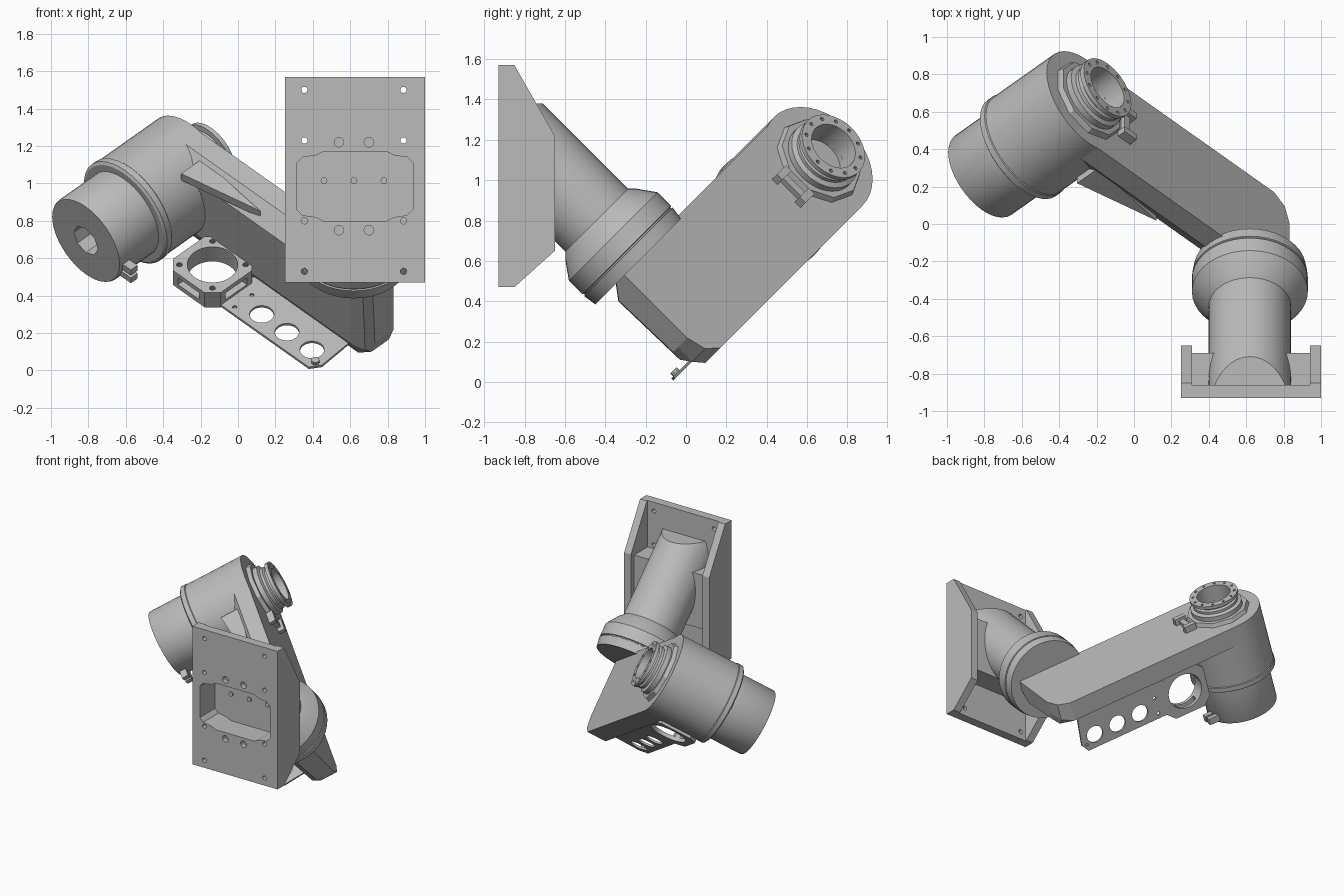
import bpy, bmesh, math
from mathutils import Matrix, Vector

cube = bpy.data.objects.get("Cube")
if cube:
    bpy.data.objects.remove(cube)

GREY = bpy.data.materials.new("machine_grey")
GREY.use_nodes = True
GREY.diffuse_color = (0.5, 0.5, 0.5, 1)
GREY.node_tree.nodes["Principled BSDF"].inputs["Base Color"].default_value = (0.5, 0.5, 0.5, 1)

# Arm directions: along the link, along the first joint, and out of the link face
R2 = math.sqrt(0.5)
LINK, JOINT, FACE = Vector((-R2, 0.5, 0.5)), Vector((0, R2, -R2)), Vector((R2, 0.5, 0.5))


def frame(x, y, z, origin=(0, 0, 0)):
    m = Matrix((x, y, z)).transposed().to_4x4()
    return m @ Matrix.Translation(origin)


EDGE = frame(LINK, FACE, JOINT)                            # coordinates: link, face, joint
SHOULDER = frame(LINK, FACE, JOINT, (-0.258, 0.618, 0))
WRIST = frame(JOINT, LINK, FACE, (-0.31, 1.05, 0))
BRACKET = frame(LINK, FACE, JOINT, (-0.035, -0.03, -0.05))
FRONT = frame(Vector((1, 0, 0)), Vector((0, 0, 1)), Vector((0, -1, 0)))  # x, z, -y


def add_prism(bm, pts, low, high):
    a = [bm.verts.new((x, y, low)) for x, y in pts]
    b = [bm.verts.new((x, y, high)) for x, y in pts]
    bm.faces.new(a)
    bm.faces.new(b)
    for i in range(len(a)):
        j = (i + 1) % len(a)
        bm.faces.new((a[i], a[j], b[j], b[i]))


def circle(x, y, r, n=20):
    return [(x + r * math.cos(i * math.tau / n), y + r * math.sin(i * math.tau / n)) for i in range(n)]


def rect(x0, y0, x1, y1):
    return [(x0, y0), (x1, y0), (x1, y1), (x0, y1)]


def finish(name, bm, m):
    bmesh.ops.transform(bm, matrix=m, verts=bm.verts)
    bmesh.ops.remove_doubles(bm, verts=bm.verts, dist=1e-5)
    bmesh.ops.recalc_face_normals(bm, faces=bm.faces)
    me = bpy.data.meshes.new(name)
    bm.to_mesh(me)
    bm.free()
    me.materials.append(GREY)
    ob = bpy.data.objects.new(name, me)
    bpy.context.collection.objects.link(ob)
    return ob


def prisms(name, m, parts):
    bm = bmesh.new()
    for pts, low, high in parts:
        add_prism(bm, pts, low, high)
    return finish(name, bm, m)


def lathe(name, m, profile, n=40, closed=False, clips=()):
    bm = bmesh.new()
    rings = [[bm.verts.new((x, y, h)) for x, y in circle(0, 0, max(r, 1e-7), n)] for r, h in profile]
    if closed:
        rings.append(rings[0])
    for a, b in zip(rings, rings[1:]):
        for i in range(n):
            j = (i + 1) % n
            bm.faces.new((a[i], a[j], b[j], b[i]))
    if clips:
        bmesh.ops.transform(bm, matrix=m, verts=bm.verts)
        m = Matrix()
        bmesh.ops.remove_doubles(bm, verts=bm.verts, dist=1e-5)
    for point, normal in clips:
        bmesh.ops.bisect_plane(bm, geom=bm.verts[:] + bm.edges[:] + bm.faces[:], plane_co=point,
                               plane_no=normal, clear_outer=True)
        bmesh.ops.holes_fill(bm, edges=[e for e in bm.edges if e.is_boundary])
    return finish(name, bm, m)


def cut(m, parts, *targets):
    cutter = prisms("cutter", m, parts)
    for ob in targets:
        mod = ob.modifiers.new("cut", "BOOLEAN")
        mod.operation, mod.solver, mod.object = "DIFFERENCE", "EXACT", cutter
        dg = bpy.context.evaluated_depsgraph_get()
        me = bpy.data.meshes.new_from_object(ob.evaluated_get(dg))
        ob.modifiers.clear()
        ob.data = me
    bpy.data.objects.remove(cutter)


# Mounting plate with bolt holes and a deep clipped-corner pocket
CX, CZ = 0.625, 0.985
plate = prisms("mount_plate", FRONT, [(rect(0.25, 0.47, 1, 1.57), 0.86, 0.93)])
block = prisms("mount_core", FRONT, [(rect(0.30, 0.77, 0.95, 1.20), 0.69, 0.865)])
column = lathe("base_column", SHOULDER, [(0, -1.95), (0.22, -1.95), (0.22, -0.85), (0, -0.85)],
               clips=[((0, -0.865, 0), (0, -1, 0)), ((0, 0, 1.38), (0, 0, 1))])
pocket = []
for sx, sz in ((1, 1), (-1, 1), (-1, -1), (1, -1)):
    corner = [(sx * 0.31, sz * 0.125), (sx * 0.28, sz * 0.155), (sx * 0.21, sz * 0.165), (sx * 0.17, sz * 0.185)]
    pocket += corner if sx * sz > 0 else corner[::-1]
cut(FRONT, [([(CX + x, CZ + z) for x, z in pocket], 0.74, 1)], plate, block, column)
holes = [(circle(x, z, 0.017, 12), 0.8, 1) for x in (0.355, 0.885) for z in (0.53, 0.8, 1.23, 1.5)]
holes += [(circle(x, z, 0.026, 12), 0.89, 1) for x in (0.54, 0.70) for z in (0.75, 1.22)]
cut(FRONT, holes, plate)
prisms("pocket_bolts", FRONT, [(circle(x, 1.015, 0.018, 12), 0.73, 0.75) for x in (0.46, 0.62, 0.78)])

# Tapered side walls
SIDE = frame(Vector((0, 1, 0)), Vector((0, 0, 1)), Vector((1, 0, 0)))
wall = [(-0.93, 0.47), (-0.85, 0.47), (-0.65, 0.65), (-0.65, 1.22), (-0.85, 1.57), (-0.93, 1.57)]
prisms("mount_walls", SIDE, [(wall, 0.25, 0.31), (wall, 0.94, 1.0)])

# Shoulder collar with a seam
collar = lathe("shoulder_collar", SHOULDER, [(0, -0.88), (0.22, -0.88), (0.25, -0.85), (0.31, -0.765),
               (0.31, -0.67), (0.302, -0.667), (0.302, -0.66), (0.31, -0.657), (0.30, -0.59), (0, -0.59)])

# Link arm: one cross-section carried along its length, narrowed at the shoulder end
section = [(-0.61, 0.70), (-0.61, 0.58), (-0.52, 0.485), (-0.10, 0.50), (0, 0.55), (0, 0.70)]
bm = bmesh.new()
stations = ((-0.475, 0.15, 0.06), (-0.44, 0.05, 0.02), (-0.36, 0, 0), (1.05, 0, 0))
loops = []
for a, trim, lift in stations:
    loops.append([bm.verts.new((a, min(c + lift, 0.70), min(b, -trim))) for b, c in section])
for p, q in zip(loops, loops[1:]):
    for i in range(len(section)):
        j = (i + 1) % len(section)
        bm.faces.new((p[i], p[j], q[j], q[i]))
bm.faces.new(loops[0])
bm.faces.new(loops[-1])
finish("link_arm", bm, EDGE)

# Slim rib joining the arm to the wrist housing
prisms("arm_rib", EDGE, [([(0.85, 0.58), (0.85, 0.42), (0.35, 0.52)], -0.59, -0.54)])

# Wrist housing and narrower end cap with a bored centre
housing = lathe("wrist_housing", WRIST, [(0, 0.19), (0.30, 0.19), (0.315, 0.20), (0.315, 0.235),
                (0.31, 0.24), (0.31, 0.70), (0, 0.70)])
cap = lathe("wrist_end_cap", WRIST, [(0, -0.10), (0.255, -0.10), (0.26, -0.09), (0.26, 0.21), (0, 0.21)])
cut(WRIST, [(circle(0, 0, 0.09, 8), -0.2, 0.08)], cap)

# Tool flange, its faceted base ring and neck
lathe("flange_base", WRIST, [(0.13, 0.69), (0.24, 0.69), (0.225, 0.73), (0.13, 0.73)], n=10, closed=True)
flange = lathe("tool_flange", WRIST, [(0.125, 0.69), (0.19, 0.69), (0.19, 0.765), (0.165, 0.775),
               (0.165, 0.795), (0.15, 0.805), (0.15, 0.82), (0.18, 0.825), (0.18, 0.85), (0.125, 0.85)],
               closed=True)
cut(WRIST, [(circle(x, y, 0.01, 8), 0.835, 0.9) for x, y in circle(0, 0, 0.155, 12)], flange)

# Split clamp lugs at the flange and the end cap
prisms("flange_clamp", WRIST, [(rect(-0.10, -0.29, 0.10, -0.25), 0.69, 0.73),
                               (rect(-0.10, -0.32, -0.06, -0.23), 0.69, 0.75),
                               (rect(0.06, -0.32, 0.10, -0.23), 0.69, 0.75)])
prisms("cap_clamp", WRIST, [(rect(s - 0.02, -0.32, s + 0.02, -0.22), -0.08, -0.03) for s in (0.03, 0.09)])

# Thin side bracket with three round openings and a small corner lug
outline = [(-0.30, 0.33), (-0.28, 0.57), (0.43, 0.57), (0.43, 0.27), (-0.26, 0.27)]
bracket = prisms("side_bracket", BRACKET, [(outline, -0.015, 0)])
openings = [(circle(a, 0.375, 0.065, 28), -0.1, 0.1) for a in (-0.18, 0.01, 0.20)]
openings += [(circle(a, c, 0.012, 10), -0.1, 0.1) for a, c in ((-0.26, 0.32), (0.34, 0.44), (0.34, 0.31))]
cut(BRACKET, openings, bracket)
prisms("bracket_lip", BRACKET, [(rect(-0.28, 0.555, 0.43, 0.57), -0.04, -0.01),
                                (circle(-0.26, 0.32, 0.022, 10), -0.035, -0.01)])

# Clipped square ring holder at the bracket end
RA, RC, H, K = 0.584, 0.386, 0.18, 0.12
square = [(H, K), (K, H), (-K, H), (-H, K), (-H, -K), (-K, -H), (K, -H), (H, -K)]
holder = prisms("ring_holder", BRACKET, [([(RA + x, RC + y) for x, y in square], -0.11, 0)])
drill = [(circle(RA, RC, 0.135, 36), -0.3, 0.2)]
drill += [(circle(RA + x, RC + y, 0.016, 10), -0.2, -0.07) for x in (-0.125, 0.125) for y in (-0.125, 0.125)]
cut(BRACKET, drill, holder)
cut(BRACKET, [(rect(RA - 0.08, RC - 0.3, RA + 0.08, RC), -0.08, -0.03),
              (rect(RA - 0.3, RC - 0.08, RA, RC + 0.08), -0.08, -0.03)], holder)

# Smooth the round parts while keeping their edges crisp
bpy.ops.object.select_all(action="DESELECT")
for ob in (column, cap, flange, holder, bracket, housing, collar):
    ob.select_set(True)
    bpy.context.view_layer.objects.active = ob
bpy.ops.object.shade_smooth_by_angle(angle=math.radians(30))
